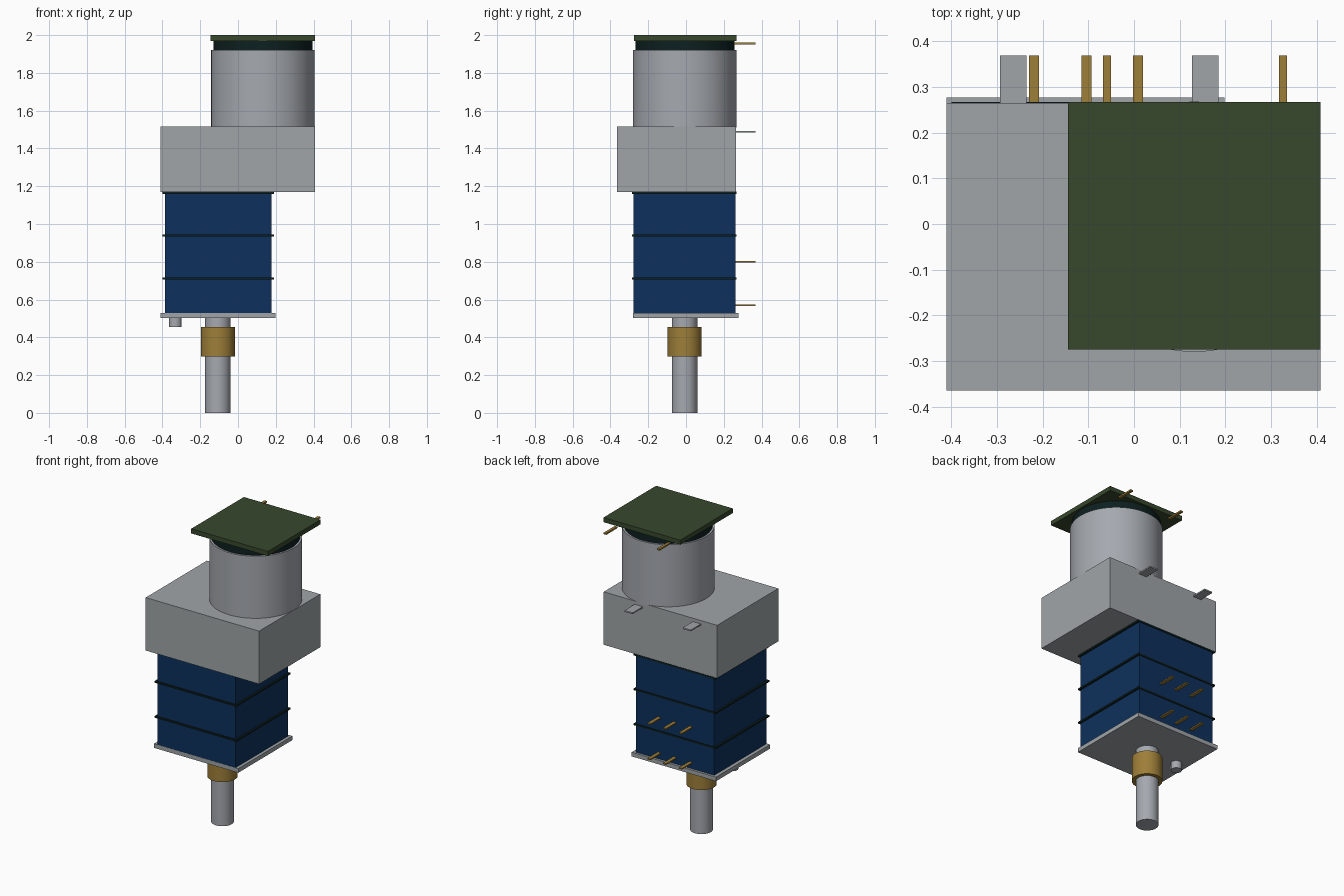
import bpy
import bmesh
from math import radians
from mathutils import Matrix

cube = bpy.data.objects.get("Cube")
if cube:
    bpy.data.objects.remove(cube, do_unlink=True)


def material(name, rgb):
    m = bpy.data.materials.new(name)
    m.use_nodes = True
    m.diffuse_color = (*rgb, 1)
    m.node_tree.nodes["Principled BSDF"].inputs["Base Color"].default_value = (*rgb, 1)
    return m


CAST = material("cast grey", (0.35, 0.376, 0.39))
STEEL = material("steel", (0.376, 0.397, 0.43))
BRASS = material("brass", (0.34, 0.21, 0.04))
BLUE = material("blue housing", (0.004, 0.03, 0.107))
GREEN = material("green board", (0.038, 0.065, 0.026))
DARK = material("dark insulator", (0.004, 0.014, 0.014))


def finish(name, bm, mat):
    mesh = bpy.data.meshes.new(name)
    bm.to_mesh(mesh)
    bm.free()
    mesh.materials.append(mat)
    ob = bpy.data.objects.new(name, mesh)
    bpy.context.collection.objects.link(ob)
    return ob


def box(name, x, y, z, mat):
    """Box given by its (low, high) range on each axis."""
    bm = bmesh.new()
    bmesh.ops.create_cube(bm, size=1)
    for v in bm.verts:
        for i, (lo, hi) in enumerate((x, y, z)):
            v.co[i] = lo if v.co[i] < 0 else hi
    return finish(name, bm, mat)


def cylinder(name, centre, radius, z, mat, sides=64):
    bm = bmesh.new()
    place = Matrix.Translation((*centre, (z[0] + z[1]) / 2))
    bmesh.ops.create_cone(bm, cap_ends=True, segments=sides, radius1=radius,
                          radius2=radius, depth=z[1] - z[0], matrix=place)
    ob = finish(name, bm, mat)
    bpy.ops.object.select_all(action="DESELECT")
    ob.select_set(True)
    bpy.context.view_layer.objects.active = ob
    bpy.ops.object.shade_smooth_by_angle(angle=radians(30))
    return ob


# Shaft, bushing, locating pin and mounting plate
SHAFT = (-0.107, -0.007)
cylinder("shaft", SHAFT, 0.067, (0, 0.51), STEEL)
cylinder("bushing", SHAFT, 0.09, (0.298, 0.455), BRASS)
cylinder("locating_pin", (-0.332, -0.007), 0.033, (0.455, 0.51), STEEL, 24)
box("mounting_plate", (-0.41, 0.198), (-0.28, 0.277), (0.503, 0.53), CAST)

# Stacked switch sections with thin separators
box("switch_housing", (-0.387, 0.178), (-0.279, 0.262), (0.53, 1.165), BLUE)
for i, z in enumerate((0.705, 0.933, 1.16)):
    box(f"separator_{i + 1}", (-0.4, 0.19), (-0.287, 0.267), (z, z + 0.011), DARK)

# Gearbox block and motor
MOTOR = (0.132, -0.006)
box("gearbox", (-0.41, 0.408), (-0.365, 0.265), (1.17, 1.515), CAST)
cylinder("motor_can", MOTOR, 0.274, (1.51, 1.92), STEEL, 96)
cylinder("motor_insulator", MOTOR, 0.262, (1.92, 1.972), DARK, 96)
box("circuit_board", (-0.145, 0.408), (-0.275, 0.267), (1.97, 2), GREEN)

# Terminals pointing backwards
BACK = (0.255, 0.369)
for row, z in enumerate((0.57, 0.8)):
    for col, x in enumerate((-0.219, -0.104, 0.009)):
        box(f"switch_terminal_{row + 1}_{col + 1}", (x - 0.011, x + 0.011),
            BACK, (z - 0.004, z + 0.004), BRASS)
for side, x in (("right", -0.264), ("left", 0.156)):
    box(f"gearbox_tab_{side}", (x - 0.029, x + 0.029), BACK, (1.484, 1.493), CAST)
for side, x in (("right", -0.059), ("left", 0.326)):
    box(f"board_pin_{side}", (x - 0.009, x + 0.009), BACK, (1.95, 1.96), BRASS)
